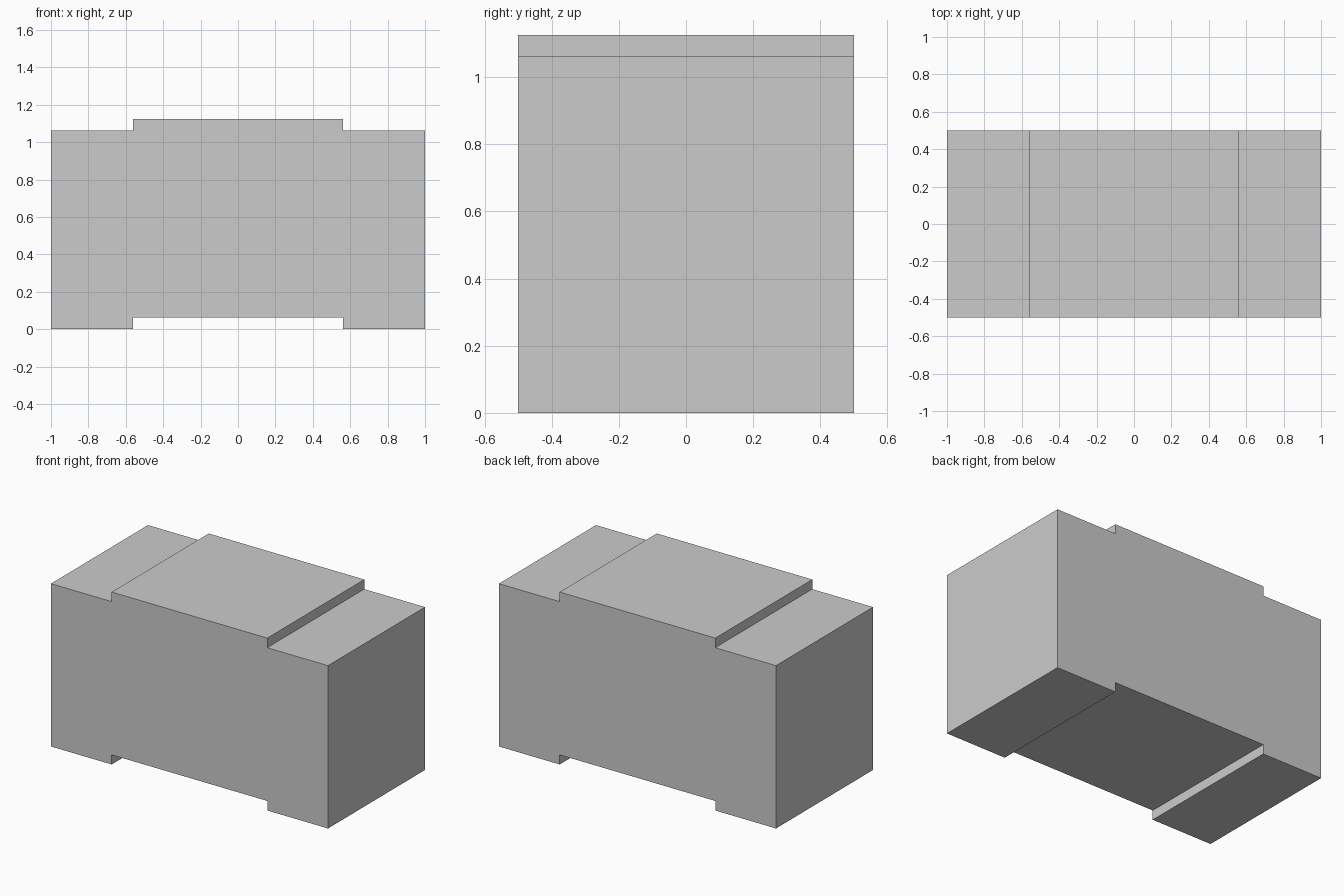
import bpy
import bmesh

if "Cube" in bpy.data.objects:
    bpy.data.objects.remove(bpy.data.objects["Cube"])

HALF_LENGTH = 1.0
HALF_DEPTH = 0.5
STEP_X = 0.5615
STEP_Z = 0.0625
BODY_HEIGHT = 1.0625

# Stepped side profile: a slab whose middle section is shifted upwards
right_bottom = [(STEP_X, STEP_Z), (STEP_X, 0), (HALF_LENGTH, 0)]
right_top = [(x, z + BODY_HEIGHT) for x, z in reversed(right_bottom)]
right = right_bottom + right_top
left = [(-x, z) for x, z in reversed(right)]
profile = right + left

# Extrude the profile from front to back
bm = bmesh.new()
front = bm.faces.new([bm.verts.new((x, -HALF_DEPTH, z)) for x, z in profile])
extruded = bmesh.ops.extrude_face_region(bm, geom=[front], use_keep_orig=True)
back_verts = [v for v in extruded["geom"] if isinstance(v, bmesh.types.BMVert)]
bmesh.ops.translate(bm, verts=back_verts, vec=(0, 2 * HALF_DEPTH, 0))
bmesh.ops.recalc_face_normals(bm, faces=bm.faces)

mesh = bpy.data.meshes.new("stepped_block")
bm.to_mesh(mesh)
bm.free()
block = bpy.data.objects.new("stepped_block", mesh)
bpy.context.collection.objects.link(block)
